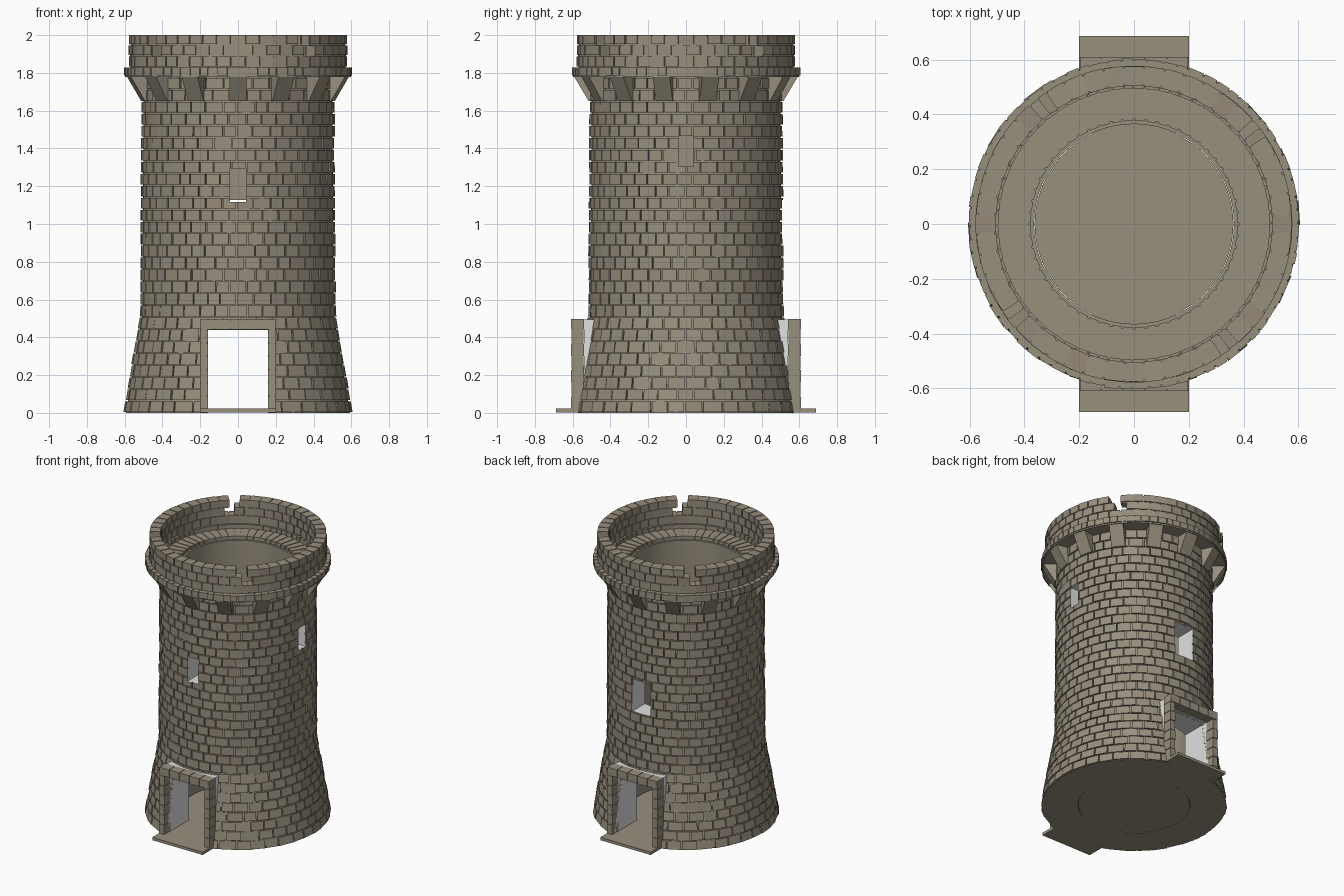
import bpy, bmesh, math, random
from math import pi, sin, cos, radians

if "Cube" in bpy.data.objects:
    bpy.data.objects.remove(bpy.data.objects["Cube"])

random.seed(4)


def material(name, col):
    m = bpy.data.materials.new(name)
    m.diffuse_color = (*col, 1)
    m.use_nodes = True
    m.node_tree.nodes["Principled BSDF"].inputs["Base Color"].default_value = m.diffuse_color
    return m


STONES = [material("warm grey stone", (0.312, 0.276, 0.208)),
          material("olive stone", (0.3, 0.272, 0.205)),
          material("brown stone", (0.3, 0.252, 0.193)),
          material("pale stone", (0.325, 0.288, 0.218))]
LIGHT = material("light plaster", (0.75, 0.75, 0.75))
QUADS = ((0, 1, 2, 3), (7, 6, 5, 4), (0, 4, 5, 1), (1, 5, 6, 2), (2, 6, 7, 3), (3, 7, 4, 0))


def finish(bm, name, mats):
    bmesh.ops.recalc_face_normals(bm, faces=bm.faces)
    me = bpy.data.meshes.new(name)
    bm.to_mesh(me)
    bm.free()
    for m in mats:
        me.materials.append(m)
    ob = bpy.data.objects.new(name, me)
    bpy.context.collection.objects.link(ob)
    return ob


def solid(bm, pts, mat=0):
    """Six-sided block from bottom four and top four points."""
    v = [bm.verts.new(p) for p in pts]
    for q in QUADS:
        bm.faces.new([v[i] for i in q]).material_index = mat


def wedge(bm, a0, a1, z0, z1, rin, rb, rt, gap, mat=0):
    """Curved-wall block between two angles with a constant-width joint."""
    pts = []
    for z, ro in ((z0, rb), (z1, rt)):
        for r, a, s in ((rin, a0, 1), (ro, a0, 1), (ro, a1, -1), (rin, a1, -1)):
            t = a + s * gap / 2 / r
            pts.append((r * cos(t), r * sin(t), z))
    solid(bm, pts, mat)


def box(bm, x0, x1, y0, y1, z0, z1):
    solid(bm, [(x, y, z) for z in (z0, z1)
               for x, y in ((x0, y0), (x1, y0), (x1, y1), (x0, y1))])


def course(bm, n, z0, z1, rin, rout, shift=0.0, jitter=0.0, wobble=0.0, gap=0.008,
           skip=(), mixed=False, mortar=False):
    """One ring of n blocks; rout gives the outer radius at a height."""
    step = 2 * pi / n
    cuts = [(i + shift + random.uniform(-jitter, jitter)) * step for i in range(n)]
    cuts.append(cuts[0] + 2 * pi)
    for i in range(n):
        if i in skip:
            continue
        d = random.uniform(-wobble, wobble)
        mat = random.choices(range(4), (8, 2, 3, 1))[0] if mixed else 0
        wedge(bm, cuts[i], cuts[i + 1], z0, z1, rin(z0), rout(z0) + d, rout(z1) + d, gap, mat)
        if mortar:
            wedge(bm, cuts[i], cuts[i + 1], z0 - 0.009, z1 - 0.004, rin(z0) + 0.006,
                  rout(z0) - 0.007, rout(z1) - 0.007, 0)


def wall_radius(z):
    return 0.519 - 0.008 * z / 1.65 + 0.086 * max(0, 1 - z / 0.52) ** 0.97


# Wall stones
H = 1.65 / 26
bm = bmesh.new()
for k in range(28):
    course(bm, 38, k * H + 0.0035, (k + 1) * H - 0.0035, lambda z: wall_radius(z) - 0.014,
           wall_radius, 0.5 * (k % 2), 0.13, 0.003, 0.007, mixed=True)
wall = finish(bm, "wall_stones", STONES)

# Hollow wall core
SEG, RIN = 72, 0.365
heights = [0, 0.1, 0.2, 0.3, 0.4, 0.52, 1.775]
profile = [(wall_radius(z) - 0.011, z) for z in heights] + [(RIN, 1.775), (RIN, 0)]
bm = bmesh.new()
rings = [[bm.verts.new((r * cos(2 * pi * i / SEG), r * sin(2 * pi * i / SEG), z))
          for i in range(SEG)] for r, z in profile]
for j, ring in enumerate(rings):
    nxt = rings[(j + 1) % len(rings)]
    for i in range(SEG):
        bm.faces.new((ring[i], ring[(i + 1) % SEG], nxt[(i + 1) % SEG], nxt[i]))
core = finish(bm, "wall_core", [STONES[0]])

# Door and window openings
openings = [(-0.16, 0.16, -0.8, 0.8, -0.1, 0.44),
            (-0.043, 0.043, -0.8, -0.2, 1.117, 1.295),
            (-0.075, 0.075, 0.2, 0.8, 0.89, 1.127),
            (0.2, 0.8, -0.04, 0.04, 1.305, 1.465)]
bm = bmesh.new()
for o in openings:
    box(bm, *o)
cutter = finish(bm, "opening_cutter", [LIGHT])
cutter.hide_render = True
for ob in (wall, core):
    mod = ob.modifiers.new("openings", 'BOOLEAN')
    mod.operation, mod.solver, mod.object = 'DIFFERENCE', 'EXACT', cutter
    mod.material_mode = 'TRANSFER'
    bpy.context.view_layer.objects.active = ob
    bpy.ops.object.modifier_apply(modifier=mod.name)
bpy.data.objects.remove(cutter)
bpy.ops.object.select_all(action='DESELECT')
core.select_set(True)
bpy.context.view_layer.objects.active = core
bpy.ops.object.shade_smooth_by_angle(angle=radians(30))

# Ground floor inside
bm = bmesh.new()
bmesh.ops.create_cone(bm, cap_ends=True, segments=SEG, radius1=0.363, radius2=0.363, depth=0.018)
bmesh.ops.translate(bm, verts=bm.verts, vec=(0, 0, 0.0105))
finish(bm, "floor", [STONES[0]])

# Walkway stones on top of the wall
bm = bmesh.new()
course(bm, 56, 1.775, 1.8, lambda z: 0.377, lambda z: 0.503, mortar=True)
finish(bm, "walkway", [STONES[0]])

# Projecting ring under the parapet
bm = bmesh.new()
course(bm, 72, 1.787, 1.829, lambda z: 0.495, lambda z: 0.604, 0, 0.15, 0.003, 0.006,
       mortar=True)
finish(bm, "ledge_ring", [STONES[0]])

# Parapet with a stepped notch near each diagonal
bm = bmesh.new()
for k, (z0, z1) in enumerate(((1.834, 1.888), (1.894, 1.946), (1.952, 2.0))):
    gaps = [(), (5, 17, 29, 41), (4, 16, 28, 40)][k]
    course(bm, 48, z0, z1, lambda z: 0.505, lambda z: 0.578, 0.5 * ((k + 1) % 2), 0, 0.002,
           0.007, gaps, mixed=True, mortar=True)
finish(bm, "parapet", STONES)

# Sloping corbels
bm = bmesh.new()
for k in range(14):
    a = -pi / 2 + k * 2 * pi / 14
    u, w = (cos(a), sin(a)), (-sin(a), cos(a))
    pts = []
    for z, r0, r1 in ((1.652, 0.46, 0.516), (1.788, 0.46, 0.597)):
        for r, t in ((r0, -0.046), (r1, -0.046), (r1, 0.046), (r0, 0.046)):
            pts.append((r * u[0] + t * w[0], r * u[1] + t * w[1], z))
    solid(bm, pts)
finish(bm, "corbels", [STONES[0]])

# Door surrounds, linings and steps at front and back
for s, side in ((-1, "front"), (1, "back")):
    bm = bmesh.new()
    y0, y1 = sorted((s * 0.54, s * 0.61))
    for x in (-0.18, 0.18):
        for k in range(6):
            z, e = 0.022 + k * 0.07, 0.003 * (k % 2)
            box(bm, x - 0.02, x + 0.02, y0 + e, y1 - e, z, z + 0.066)
    for k in range(5):
        x = -0.2 + k * 0.08
        box(bm, x + 0.002, x + 0.078, y0, y1, 0.442, 0.498)
    # backing behind the joints
    y0, y1 = sorted((s * 0.546, s * 0.604))
    for x in (-0.18, 0.18):
        box(bm, x - 0.015, x + 0.015, y0, y1, 0.022, 0.443)
    box(bm, -0.195, 0.195, y0, y1, 0.446, 0.493)
    finish(bm, side + "_door_frame", [STONES[0]])

    # pale lining between frame and wall
    bm = bmesh.new()
    y0, y1 = sorted((s * 0.48, s * 0.541))
    for x0, x1 in ((-0.19, -0.161), (0.161, 0.19)):
        box(bm, x0, x1, y0, y1, 0.022, 0.441)
    box(bm, -0.19, 0.19, y0, y1, 0.441, 0.494)
    finish(bm, side + "_door_lining", [LIGHT])

    bm = bmesh.new()
    y0, y1 = sorted((s * 0.56, s * 0.687))
    box(bm, -0.2, 0.2, y0, y1, 0.002, 0.022)
    y0, y1 = sorted((s * 0.33, s * 0.56))
    box(bm, -0.159, 0.159, y0, y1, 0.002, 0.021)
    finish(bm, side + "_door_step", [STONES[0]])
